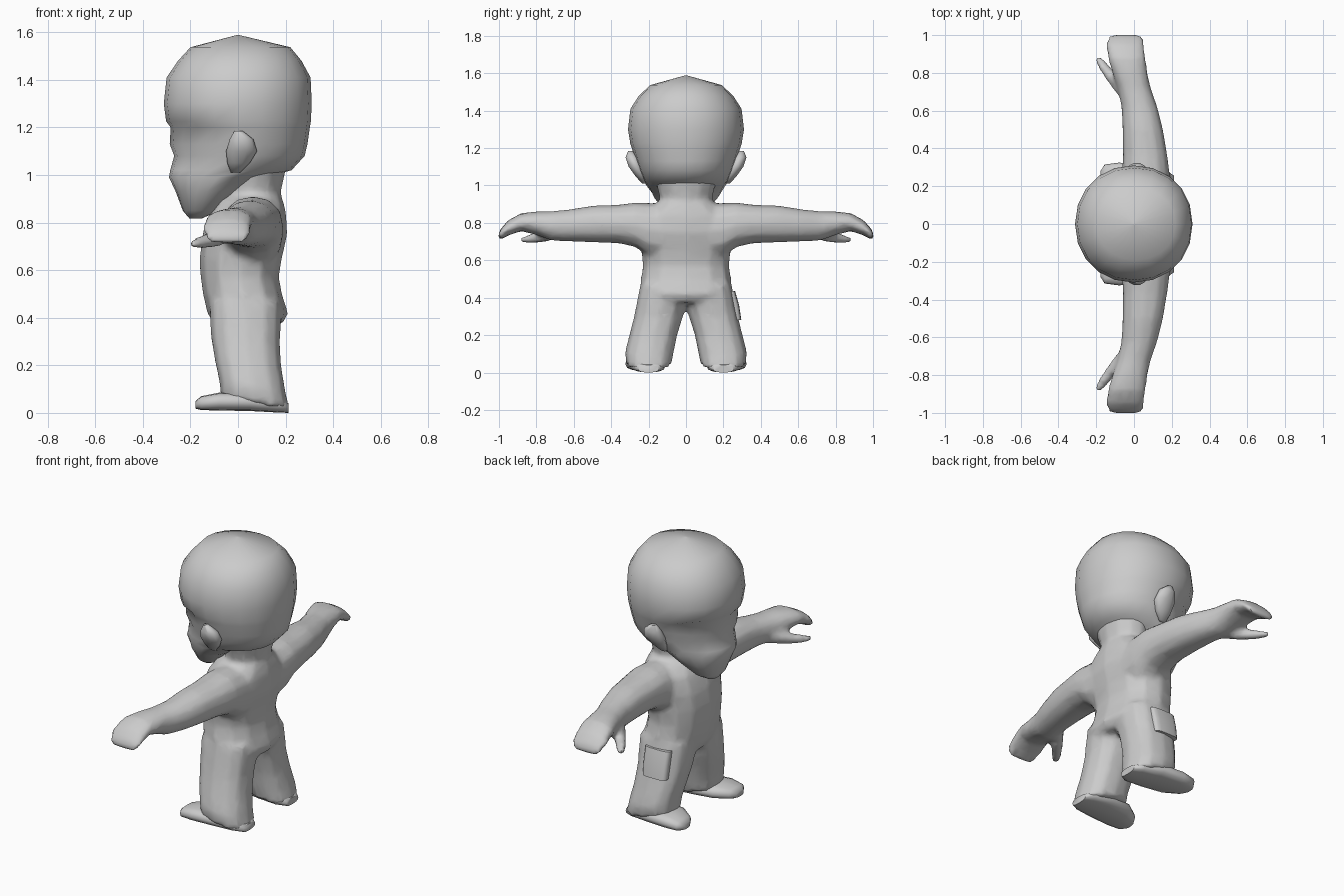
import bpy, bmesh, math

grey = bpy.data.materials.new("plain_grey")
grey.diffuse_color = (0.6, 0.6, 0.6, 1)


def finish(ob, angle=60):
    bpy.ops.object.select_all(action='DESELECT')
    ob.select_set(True)
    bpy.context.view_layer.objects.active = ob
    bpy.ops.object.shade_smooth_by_angle(angle=math.radians(angle))


def loft(name, axis, rings, sides=12, power=2.0, side=1, warp=None):
    """Skin rings (position, a0, a1, b0, b1) along an axis, with closed ends."""
    bm = bmesh.new()
    loops = []
    for pos, a0, a1, b0, b1 in rings:
        loop = []
        for i in range(sides):
            t = 2 * math.pi * i / sides
            c, s = math.cos(t), math.sin(t)
            a = (a0 + a1) / 2 + (a1 - a0) / 2 * math.copysign(abs(c) ** (2 / power), c)
            b = (b0 + b1) / 2 + (b1 - b0) / 2 * math.copysign(abs(s) ** (2 / power), s)
            co = {'x': (pos, a, b), 'y': (a, pos, b), 'z': (a, b, pos)}[axis]
            if warp:
                co = warp(*co)
            loop.append(bm.verts.new((co[0], co[1] * side, co[2])))
        loops.append(loop)
    for lo, hi in zip(loops, loops[1:]):
        for i in range(sides):
            j = (i + 1) % sides
            bm.faces.new((lo[i], lo[j], hi[j], hi[i]))
    bm.faces.new(loops[0])
    bm.faces.new(loops[-1])
    bmesh.ops.recalc_face_normals(bm, faces=bm.faces)
    me = bpy.data.meshes.new(name)
    bm.to_mesh(me)
    bm.free()
    me.materials.append(grey)
    ob = bpy.data.objects.new(name, me)
    bpy.context.collection.objects.link(ob)
    return ob


# Torso and neck
parts = [
    loft("body", 'z', [
        (0.37, -0.10, 0.185, -0.20, 0.20), (0.42, -0.13, 0.212, -0.25, 0.25),
        (0.50, -0.148, 0.185, -0.242, 0.242), (0.57, -0.158, 0.172, -0.232, 0.232),
        (0.65, -0.162, 0.185, -0.24, 0.24), (0.75, -0.15, 0.208, -0.25, 0.25),
        (0.84, -0.12, 0.203, -0.24, 0.24), (0.90, -0.08, 0.188, -0.17, 0.17),
        (0.92, -0.04, 0.18, -0.12, 0.12)], power=2.3),
    loft("neck", 'z', [
        (0.82, -0.06, 0.18, -0.14, 0.14), (0.92, -0.05, 0.18, -0.14, 0.14),
        (0.97, -0.05, 0.19, -0.15, 0.15), (1.06, -0.05, 0.21, -0.18, 0.18)]),
]


# Trouser hem dips toward the heel
def hem(x, y, z):
    k = max(0, 1 - z / 0.3)
    return x, y, z + k * (0.2 - x) * 0.2 - k * 0.015


for s in (1, -1):
    # Legs
    parts.append(loft("leg", 'z', [
        (0.03, -0.075, 0.218, 0.078, 0.32), (0.10, -0.078, 0.20, 0.065, 0.327),
        (0.20, -0.097, 0.183, 0.045, 0.302), (0.30, -0.112, 0.176, 0.015, 0.278),
        (0.37, -0.118, 0.182, -0.005, 0.264), (0.47, -0.12, 0.18, 0.0, 0.245)],
        power=2.4, side=s, warp=hem))
    # Arms ending in mitten hands
    parts.append(loft("arm", 'y', [
        (0.10, -0.08, 0.19, 0.60, 0.905), (0.20, -0.07, 0.192, 0.62, 0.908),
        (0.27, -0.065, 0.19, 0.67, 0.91), (0.36, -0.06, 0.178, 0.69, 0.898),
        (0.50, -0.062, 0.155, 0.695, 0.893), (0.62, -0.067, 0.125, 0.70, 0.873),
        (0.72, -0.09, 0.09, 0.705, 0.863), (0.80, -0.115, 0.072, 0.735, 0.862),
        (0.88, -0.14, 0.063, 0.755, 0.853), (0.95, -0.15, 0.055, 0.733, 0.815),
        (0.99, -0.14, 0.05, 0.71, 0.77), (1.005, -0.11, 0.03, 0.703, 0.735)],
        power=2.2, side=s))
    # Thumbs
    parts.append(loft("thumb", 'y', [
        (0.68, -0.085, -0.01, 0.715, 0.79), (0.76, -0.145, -0.06, 0.695, 0.765),
        (0.82, -0.185, -0.115, 0.688, 0.745), (0.865, -0.207, -0.155, 0.69, 0.73),
        (0.885, -0.207, -0.18, 0.70, 0.72)], side=s))

# Blend the body parts into one skin
bpy.ops.object.select_all(action='DESELECT')
for p in parts:
    p.select_set(True)
bpy.context.view_layer.objects.active = parts[0]
bpy.ops.object.join()
body = parts[0]
remesh = body.modifiers.new("blend", 'REMESH')
remesh.mode = 'VOXEL'
remesh.voxel_size = 0.016
smooth = body.modifiers.new("soften", 'SMOOTH')
smooth.factor = 0.5
smooth.iterations = 4
reduce = body.modifiers.new("reduce", 'DECIMATE')
reduce.ratio = 0.3
for m in ("blend", "soften", "reduce"):
    bpy.ops.object.modifier_apply(modifier=m)
finish(body)


# Head, with the face set in below the hairline
def face(x, y, z):
    if z < 1.21 and x < -0.09:
        y *= 0.9
    return x, y, z


head = loft("head", 'z', [
    (0.818, -0.205, -0.15, -0.05, 0.05), (0.85, -0.232, -0.08, -0.11, 0.11),
    (0.93, -0.262, 0.0, -0.175, 0.175), (0.99, -0.29, 0.12, -0.205, 0.205),
    (1.02, -0.285, 0.225, -0.225, 0.225), (1.08, -0.268, 0.28, -0.25, 0.25),
    (1.13, -0.287, 0.292, -0.268, 0.268), (1.20, -0.283, 0.302, -0.29, 0.29),
    (1.225, -0.302, 0.306, -0.298, 0.298), (1.30, -0.312, 0.31, -0.31, 0.31),
    (1.41, -0.30, 0.305, -0.297, 0.297), (1.48, -0.252, 0.267, -0.252, 0.252),
    (1.537, -0.2, 0.22, -0.19, 0.19), (1.588, -0.006, 0.006, -0.006, 0.006)],
    sides=20, power=2.1, warp=face)
finish(head, 45)

for s, label in ((1, "left"), (-1, "right")):
    # Ears lean outward toward the top
    ear = loft(label + "_ear", 'z', [
        (1.01, -0.03, 0.01, 0.21, 0.235), (1.05, -0.045, 0.05, 0.21, 0.272),
        (1.10, -0.05, 0.08, 0.23, 0.308), (1.15, -0.035, 0.065, 0.25, 0.325),
        (1.185, -0.015, 0.02, 0.285, 0.31)], sides=10, side=s)
    finish(ear)
    # Feet turned slightly outward
    foot = loft(label + "_foot", 'x', [
        (-0.178, 0.215, 0.28, 0.018, 0.05), (-0.155, 0.175, 0.315, 0.012, 0.07),
        (-0.08, 0.125, 0.325, 0.01, 0.085), (0.05, 0.105, 0.315, 0.008, 0.085),
        (0.16, 0.11, 0.29, 0.002, 0.07), (0.213, 0.145, 0.255, 0.0, 0.04)],
        power=2.8, side=s)
    finish(foot)

# Patch pocket on one trouser leg
pocket = loft("pocket", 'z', [
    (0.28, -0.065, 0.085, 0.235, 0.296), (0.36, -0.068, 0.088, 0.22, 0.284),
    (0.437, -0.07, 0.09, 0.205, 0.262)], sides=16, power=3.5)
finish(pocket, 50)
